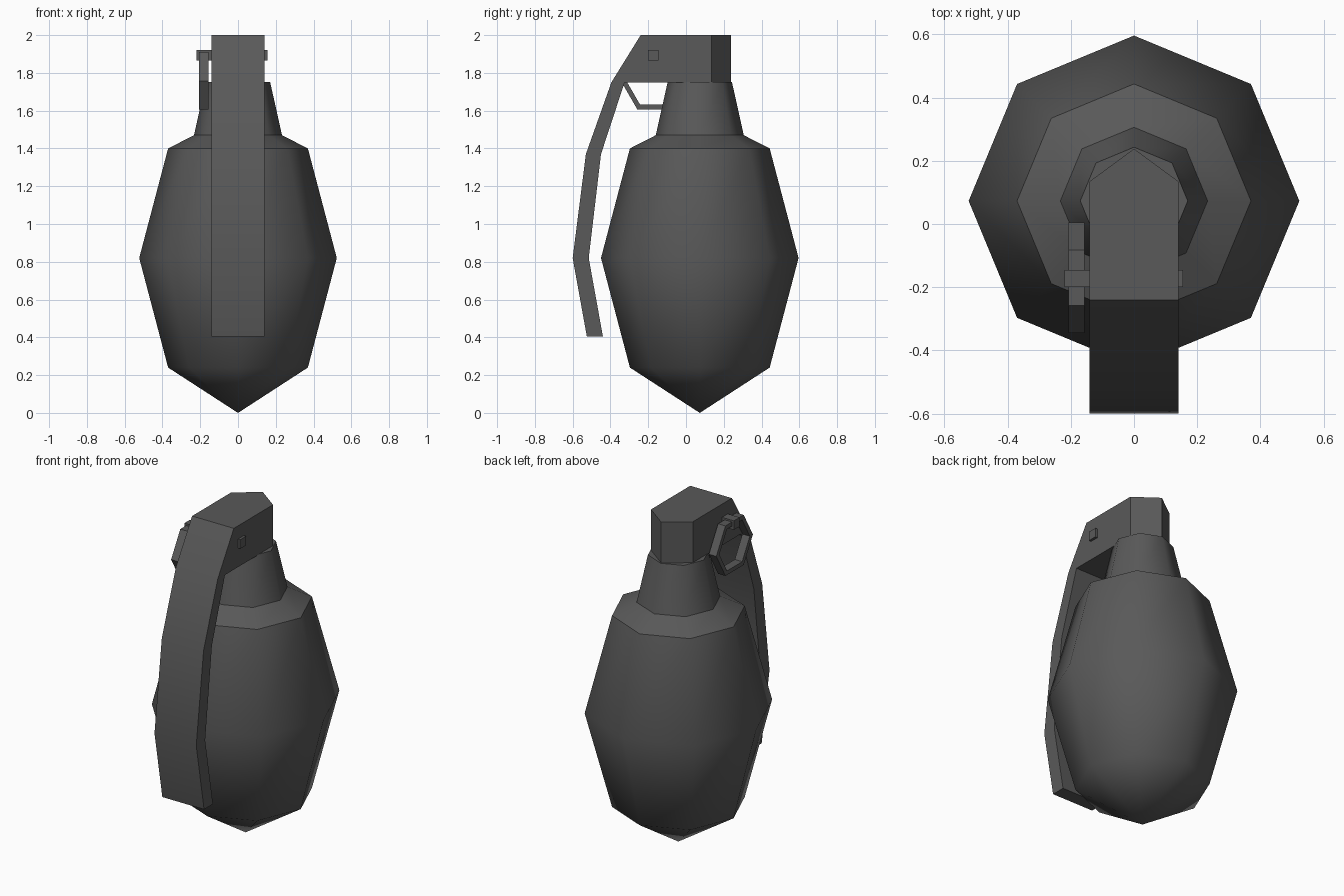
import bpy, bmesh, math

if "Cube" in bpy.data.objects:
    bpy.data.objects.remove(bpy.data.objects["Cube"])

mat = bpy.data.materials.new("dark_metal")
mat.diffuse_color = (0.1, 0.1, 0.1, 1)
mat.use_nodes = True
mat.node_tree.nodes["Principled BSDF"].inputs["Base Color"].default_value = mat.diffuse_color


def make(name, verts, faces, smooth=False):
    me = bpy.data.meshes.new(name)
    me.from_pydata(verts, [], faces)
    bm = bmesh.new()
    bm.from_mesh(me)
    bmesh.ops.recalc_face_normals(bm, faces=bm.faces)
    bm.to_mesh(me)
    bm.free()
    me.materials.append(mat)
    ob = bpy.data.objects.new(name, me)
    bpy.context.collection.objects.link(ob)
    if smooth:
        bpy.ops.object.select_all(action='DESELECT')
        ob.select_set(True)
        bpy.context.view_layer.objects.active = ob
        bpy.ops.object.shade_smooth_by_angle(angle=math.radians(45))
    return ob


# Body and neck: eight-sided lathe with a pointed base and a flat cap
N, CY = 8, 0.073
rings = [(0.37, 0.24), (0.523, 0.82), (0.37, 1.4), (0.233, 1.47), (0.17, 1.752)]
verts = [(0, CY, 0)]
for r, z in rings:
    verts += [(r * math.cos(math.tau * k / N), CY + r * math.sin(math.tau * k / N), z)
              for k in range(N)]
faces = [(0, 1 + k, 1 + (k + 1) % N) for k in range(N)]
for i in range(len(rings) - 1):
    a, b = 1 + i * N, 1 + (i + 1) * N
    faces += [(a + k, a + (k + 1) % N, b + (k + 1) % N, b + k) for k in range(N)]
faces.append(tuple(range(1 + (len(rings) - 1) * N, 1 + len(rings) * N)))
make("body", verts, faces, True)

# Fuze head and safety lever: side profile (y, z) extruded in x, with a wedge-shaped back
W = 0.14
profile = [(0.135, 1.75), (0.135, 2.0), (-0.24, 2.0), (-0.395, 1.75), (-0.53, 1.37),
           (-0.6, 0.82), (-0.525, 0.405), (-0.44, 0.405), (-0.515, 0.82),
           (-0.45, 1.37), (-0.325, 1.75)]
n = len(profile)
verts = [(x, y, z) for x in (-W, W) for y, z in profile]
verts += [(0, 0.238, 1.75), (0, 0.238, 2.0)]
lo, hi = 2 * n, 2 * n + 1
faces = [tuple(range(n)), tuple(range(n, 2 * n))]
faces += [(i, i + 1, n + i + 1, n + i) for i in range(2, n - 1)]
faces += [(0, 1, hi, lo), (n, n + 1, hi, lo)]                 # wedge back
faces += [(1, 2, n + 2, n + 1, hi), (0, n - 1, 2 * n - 1, n, lo)]  # top, underside
make("head_and_lever", verts, faces, True)

# Pin: square bar through the head
verts = [(x, y, z) for x in (-0.22, 0.155) for y, z in
         ((-0.2, 1.865), (-0.145, 1.865), (-0.145, 1.92), (-0.2, 1.92))]
faces = [(0, 1, 2, 3), (4, 5, 6, 7)]
faces += [(k, (k + 1) % 4, 4 + (k + 1) % 4, 4 + k) for k in range(4)]
make("pin", verts, faces)

# Pull ring: hexagonal band on the left side
verts = []
for k in range(6):
    c, s = math.cos(math.tau * k / 6), math.sin(math.tau * k / 6)
    for r, x in ((0.175, -0.207), (0.175, -0.157), (0.146, -0.157), (0.146, -0.207)):
        verts.append((x, -0.17 + r * c, 1.758 + r * s))
faces = []
for k in range(6):
    a, b = 4 * k, 4 * ((k + 1) % 6)
    faces += [(a + j, a + (j + 1) % 4, b + (j + 1) % 4, b + j) for j in range(4)]
make("pull_ring", verts, faces)
